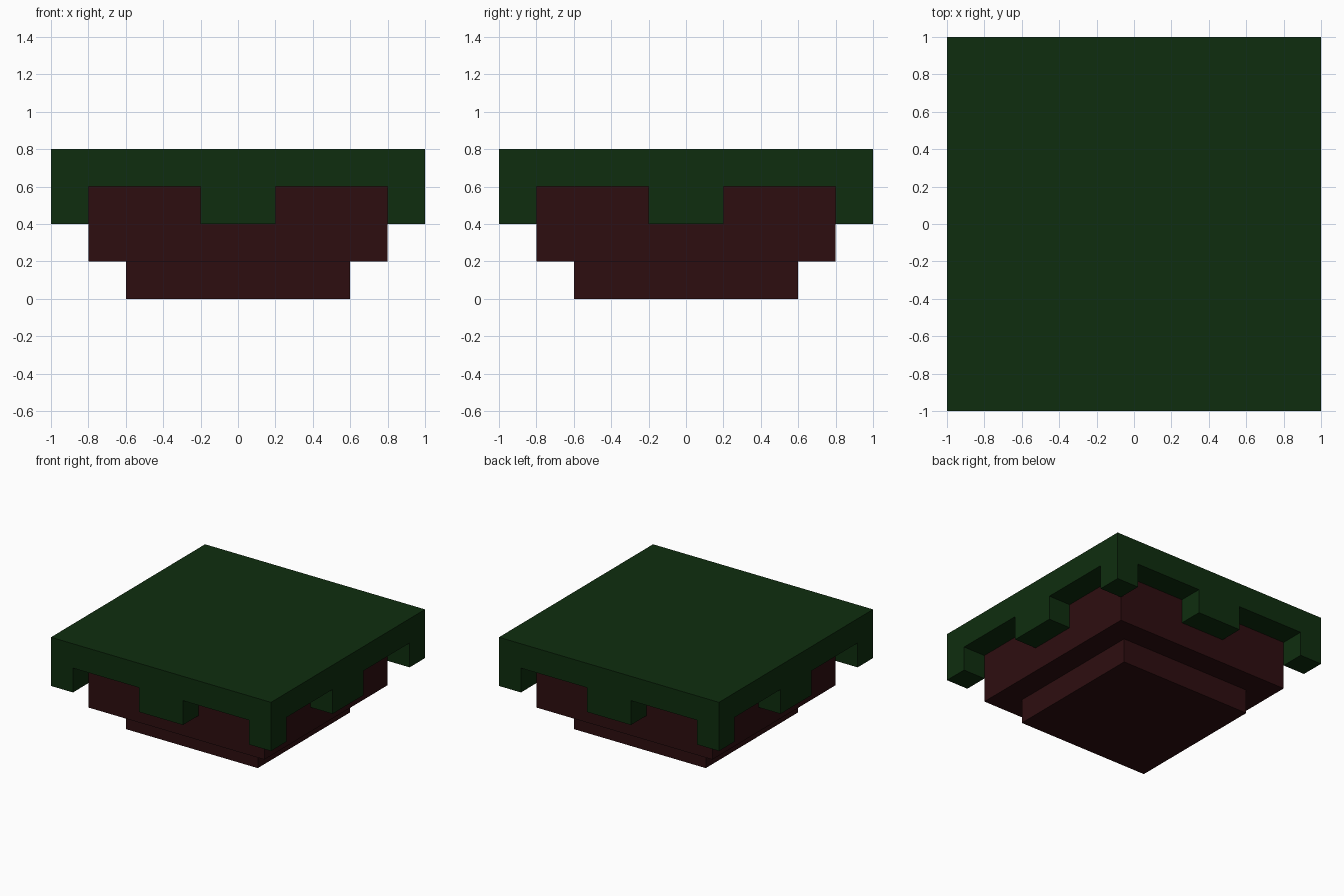
import bpy, bmesh
from mathutils import Matrix, Vector

if "Cube" in bpy.data.objects:
    bpy.data.objects.remove(bpy.data.objects["Cube"], do_unlink=True)


def material(name, rgb):
    m = bpy.data.materials.new(name)
    m.use_nodes = True
    m.diffuse_color = (*rgb, 1)
    bsdf = next(n for n in m.node_tree.nodes if n.type == "BSDF_PRINCIPLED")
    bsdf.inputs["Base Color"].default_value = (*rgb, 1)
    bsdf.inputs["Roughness"].default_value = 0.9
    return m


def slab(width, bottom, top):
    bm = bmesh.new()
    place = Matrix.Translation((0, 0, (bottom + top) / 2))
    bmesh.ops.create_cube(bm, size=1, matrix=place @ Matrix.Diagonal((width, width, top - bottom, 1)))
    return bm


def underside(bm):
    bm.normal_update()
    return [f for f in bm.faces if f.normal.z < -0.9]


def extrude_down(bm, faces, depth):
    new = bmesh.ops.extrude_face_region(bm, geom=faces)["geom"]
    verts = [v for v in new if isinstance(v, bmesh.types.BMVert)]
    bmesh.ops.translate(bm, verts=verts, vec=(0, 0, -depth))


def finish(bm, name, mat):
    bmesh.ops.dissolve_limit(bm, angle_limit=0.01, verts=bm.verts[:], edges=bm.edges[:])
    bmesh.ops.recalc_face_normals(bm, faces=bm.faces[:])
    mesh = bpy.data.meshes.new(name)
    bm.to_mesh(mesh)
    bm.free()
    mesh.materials.append(mat)
    bpy.context.collection.objects.link(bpy.data.objects.new(name, mesh))


grass = material("dark_green", (0.0045, 0.0265, 0.0045))
soil = material("dark_red_brown", (0.027, 0.0042, 0.005))

# Grass cap: a slab cut into strips, with its corners and side middles hanging down
cap = slab(2, 0.6, 0.8)
for axis in (Vector((1, 0, 0)), Vector((0, 1, 0))):
    for cut in (-0.8, -0.2, 0.2, 0.8):
        bmesh.ops.bisect_plane(cap, geom=cap.verts[:] + cap.edges[:] + cap.faces[:],
                               plane_co=axis * cut, plane_no=axis)
tabs = []
for face in underside(cap):
    c = face.calc_center_median()
    near, far = sorted((abs(c.x), abs(c.y)))
    if far > 0.8 and (near < 0.2 or near > 0.8):
        tabs.append(face)
extrude_down(cap, tabs, 0.2)
finish(cap, "grass_cap", grass)

# Soil block: a wide tier with a narrower foot below it
block = slab(1.6, 0.2, 0.6)
bottom = underside(block)
bmesh.ops.inset_region(block, faces=bottom, thickness=0.2, use_even_offset=True)
foot = [f for f in underside(block) if f.calc_center_median().xy.length < 0.1]
extrude_down(block, foot, 0.2)
finish(block, "soil_block", soil)
